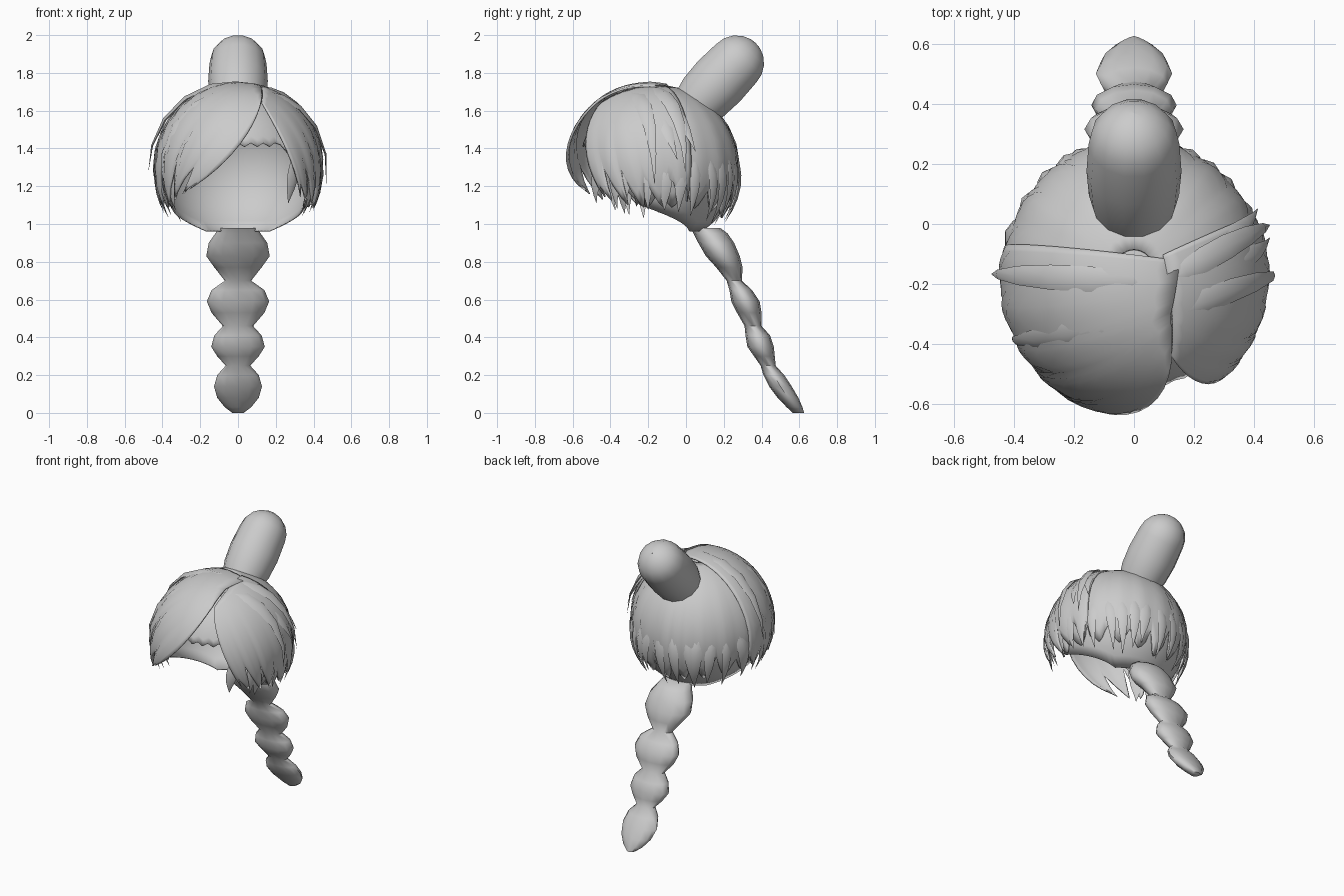
import bpy, math, random
from mathutils import Vector

if "Cube" in bpy.data.objects:
    bpy.data.objects.remove(bpy.data.objects["Cube"])

random.seed(4)
C = Vector((0, -0.15, 1.3))            # centre of the head
grey = bpy.data.materials.new("hair grey")
grey.diffuse_color = (0.6, 0.6, 0.6, 1)
grey.use_nodes = True
grey.node_tree.nodes["Principled BSDF"].inputs["Base Color"].default_value = grey.diffuse_color


def make(name, verts, faces, angle=50, thick=0):
    me = bpy.data.meshes.new(name)
    me.from_pydata([tuple(v) for v in verts], [], faces)
    me.materials.append(grey)
    ob = bpy.data.objects.new(name, me)
    bpy.context.collection.objects.link(ob)
    bpy.ops.object.select_all(action='DESELECT')
    ob.select_set(True)
    bpy.context.view_layer.objects.active = ob
    bpy.ops.object.mode_set(mode='EDIT')
    bpy.ops.mesh.select_all(action='SELECT')
    bpy.ops.mesh.remove_doubles(threshold=0.0005)
    bpy.ops.mesh.normals_make_consistent(inside=False)
    bpy.ops.object.mode_set(mode='OBJECT')
    bpy.ops.object.shade_smooth_by_angle(angle=math.radians(angle))
    if thick:
        m = ob.modifiers.new("thickness", 'SOLIDIFY')
        m.thickness, m.offset = thick, -1
    return ob


def grid_faces(rows, cols, closed=False):
    n = cols if closed else cols - 1
    return [(r * cols + c, r * cols + (c + 1) % cols,
             (r + 1) * cols + (c + 1) % cols, (r + 1) * cols + c)
            for r in range(rows - 1) for c in range(n)]


def on_head(az, z, r=0.45):
    """Point on the head sphere; az in degrees, 0 = front, 90 = +x."""
    h = math.sqrt(max(r * r - (z - C.z) ** 2, 0))
    a = math.radians(az)
    return C + Vector((h * math.sin(a), -h * math.cos(a), z - C.z))


def along(pts, u):
    s = u * (len(pts) - 1)
    i = min(int(s), len(pts) - 2)
    return Vector(pts[i]).lerp(Vector(pts[i + 1]), s - i)


def bezier(a, b, c, t):
    return a * (1 - t) ** 2 + b * 2 * t * (1 - t) + c * t * t


def panel(name, starts, mids, ends, teeth, r0, r1, depth=0.25, groove=0.01):
    """Hair sheet swept over the head from a parting to a toothed hem."""
    per, rows = 6, 12
    cols = teeth * per + 1
    cut = [random.uniform(0.5, 1) * depth for _ in range(teeth + 1)]
    verts = []
    for j in range(rows):
        for i in range(cols):
            u = i / (cols - 1)
            gap = abs((i % per) / per * 2 - 1)          # 1 between the teeth
            t = j / (rows - 1) * (1 - cut[i // per] * gap ** 1.5 * (0 < i < cols - 1))
            p = bezier(along(starts, u), along(mids, u), along(ends, u), t)
            r = r0 + (r1 - r0) * u - groove * gap * t * t
            verts.append(C + (p - C).normalized() * r)
    return make(name, verts, grid_faces(rows, cols), 55, 0.012)


def lock(name, a, b, c, width, r0, r1):
    """Tapered loose lock with a lens section."""
    n, verts = 7, []
    for k in range(n):
        t = k / (n - 1)
        p = bezier(a, b, c, t) - C
        q = bezier(a, b, c, t + 0.02) - C
        out = p.normalized()
        side = out.cross(q - p).normalized()
        w = width * (0.25 + 1.9 * t * (1 - t) * (1.2 - 0.4 * t)) * (1 - t ** 4) + 0.001
        mid = C + out * (r0 + (r1 - r0) * t)
        verts += [mid + side * w, mid + out * w * 0.35, mid - side * w, mid - out * w * 0.3]
    f = grid_faces(n, 4, True) + [(0, 1, 2, 3), tuple(range(4 * n - 4, 4 * n))]
    return make(name, verts, f, 60)


# Inner cap, open over the face and cut low at the nape
def cap_bottom(az):
    a = abs(az)
    if a < 35:
        return 1.43 - 0.02 * (int(a / 5) % 2)
    if a < 75:
        return 1.42 - 0.32 * (a - 35) / 40
    return 1.10 - 0.14 * min((a - 75) / 60, 1)


verts, rows, cols = [], 14, 72
for j in range(rows):
    for i in range(cols):
        az = i * 5 - 180
        low = math.acos((cap_bottom(az) - C.z) / 0.415)
        verts.append(on_head(az, C.z + 0.415 * math.cos(low * j / (rows - 1)), 0.415))
make("inner_cap", verts, grid_faces(rows, cols, True), 50, 0.008)

# Back hair hanging from the crown
az_back = range(72, 289, 12)
panel("back_hair", [on_head(a, 1.73, 0.435) for a in az_back],
      [on_head(a, 1.60, 0.435) for a in az_back],
      [on_head(a, 1.03 + 0.06 * abs(math.sin(math.radians(a))), 0.435) for a in az_back],
      11, 0.435, 0.435, 0.2)

# Swept fringe on both sides of the off-centre parting
panel("left_fringe",
      [(0.16, -0.12, 1.74), (0.12, -0.30, 1.72), (0.12, -0.45, 1.65)],
      [(-0.32, -0.08, 1.66), (-0.25, -0.40, 1.65), (0.06, -0.62, 1.36)],
      [(-0.45, -0.08, 1.09), (-0.38, -0.38, 1.10), (-0.26, -0.53, 1.18)], 5, 0.445, 0.495, 0.28)
panel("right_fringe",
      [(0.10, -0.10, 1.74), (0.13, -0.30, 1.72), (0.13, -0.45, 1.65)],
      [(0.36, 0.02, 1.62), (0.34, -0.38, 1.62), (0.20, -0.55, 1.46)],
      [(0.44, 0.04, 1.08), (0.43, -0.23, 1.07), (0.32, -0.42, 1.15)], 5, 0.445, 0.475, 0.28)

# Loose locks along the hem
for k, az in enumerate(range(46, 319, 12)):
    front = abs(az - 180) / 140
    tip = 1.0 + 0.06 * front ** 3 + random.uniform(0, 0.07)
    lean = random.uniform(-8, 8)
    lock(f"hem_lock_{k}", on_head(az, 1.36), on_head(az + lean, 1.22),
         on_head(az + lean, tip), random.uniform(0.04, 0.06), 0.42, 0.46)

# Long layered locks combed from the parting to the sides
for s, name, azs in ((-1, "left", (60, 88)), (1, "right", (88, 108))):
    for k, az in enumerate(azs):
        start = Vector((0.12, -0.36 + 0.16 * k, 1.74))
        lock(f"{name}_top_lock_{k}", start, on_head(s * az, 1.66),
             on_head(s * az, 1.22 + 0.06 * k), 0.06, 0.44, 0.475)

# Short raised tufts on the right side
for k, (az, z) in enumerate(((93, 1.62), (106, 1.66))):
    lock(f"side_tuft_{k}", on_head(az, z), on_head(az + 2, z - 0.1),
         on_head(az + 10, z - 0.28), 0.045, 0.425, 0.465)

# Topknot: a rounded capsule leaning back
base, tip = Vector((0, 0.04, 1.615)), Vector((0, 0.265, 1.85))
axis = (tip - base).normalized()
right = Vector((1, 0, 0))
up = axis.cross(right)
rings = [(base, 0.13), (base + axis * 0.08, 0.15), (base.lerp(tip, 0.6), 0.158)]
rings += [(tip + axis * 0.15 * math.sin(e), 0.15 * math.cos(e) + 0.001)
          for e in (0, 0.35, 0.7, 1.05, 1.35, 1.57)]
n = 14
verts = [c + (right * math.cos(i * math.tau / n) + up * math.sin(i * math.tau / n)) * r
         for c, r in rings for i in range(n)]
make("topknot", verts, grid_faces(len(rings), n, True) + [tuple(range(n))], 60)

# Beaded braid: z, y centre, half width, half depth
beads = [(0.98, 0.10, 0.10, 0.08), (0.95, 0.13, 0.12, 0.09), (0.90, 0.16, 0.155, 0.095),
         (0.83, 0.195, 0.168, 0.09), (0.77, 0.23, 0.125, 0.07), (0.70, 0.255, 0.07, 0.04),
         (0.65, 0.29, 0.14, 0.06), (0.59, 0.315, 0.165, 0.075), (0.53, 0.335, 0.14, 0.065),
         (0.46, 0.355, 0.08, 0.045), (0.41, 0.38, 0.125, 0.065), (0.35, 0.395, 0.142, 0.07),
         (0.30, 0.415, 0.11, 0.055), (0.25, 0.435, 0.065, 0.04), (0.20, 0.465, 0.11, 0.055),
         (0.14, 0.50, 0.127, 0.06), (0.08, 0.54, 0.11, 0.055), (0.03, 0.575, 0.07, 0.042),
         (0.0, 0.595, 0.03, 0.03)]
n = 12
verts = [(w * math.cos(i * math.tau / n), y + d * math.sin(i * math.tau / n), z)
         for z, y, w, d in beads for i in range(n)]
last = len(beads) * n
make("braid", verts, grid_faces(len(beads), n, True)
     + [tuple(range(n)), tuple(range(last - n, last))], 60)
